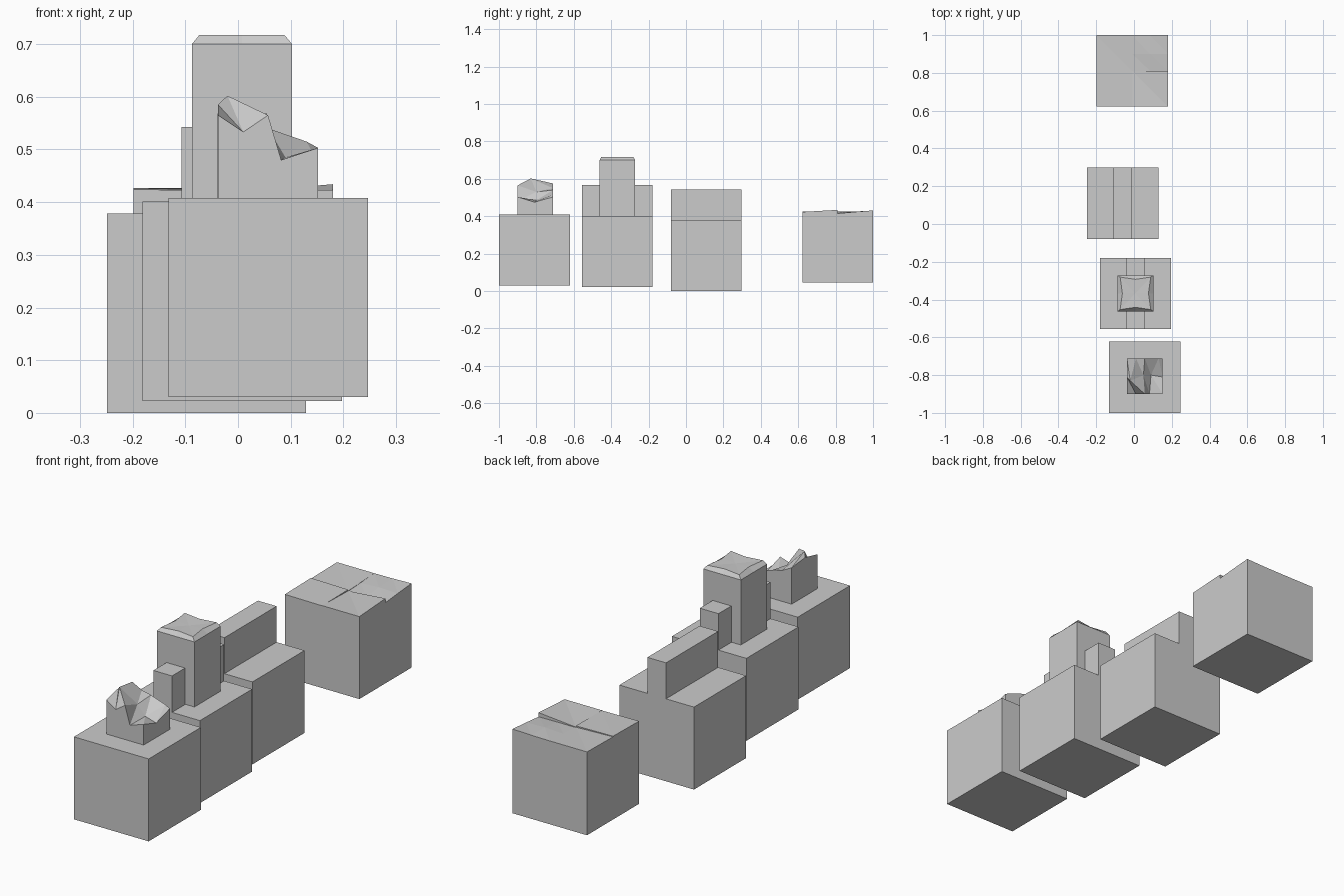
import bpy, bmesh

if "Cube" in bpy.data.objects:
    bpy.data.objects.remove(bpy.data.objects["Cube"])


def make(name, bm):
    bmesh.ops.remove_doubles(bm, verts=bm.verts, dist=0.0001)
    bmesh.ops.recalc_face_normals(bm, faces=bm.faces)
    mesh = bpy.data.meshes.new(name)
    bm.to_mesh(mesh)
    bm.free()
    ob = bpy.data.objects.new(name, mesh)
    bpy.context.collection.objects.link(ob)
    return ob


def extrude_profile(name, pts, y0, y1):
    """Closed x-z profile pulled along y."""
    bm = bmesh.new()
    face = bm.faces.new([bm.verts.new((x, y0, z)) for x, z in pts])
    ext = bmesh.ops.extrude_face_region(bm, geom=[face])
    moved = [v for v in ext["geom"] if isinstance(v, bmesh.types.BMVert)]
    bmesh.ops.translate(bm, verts=moved, vec=(0, y1 - y0, 0))
    return make(name, bm)


def box(name, x0, x1, y0, y1, z0, z1):
    return extrude_profile(name, [(x0, z0), (x1, z0), (x1, z1), (x0, z1)], y0, y1)


def ridged_block(name, x, y, z, ridge_height, s=0.378):
    """Cube with a quarter-width ridge along the middle of its top."""
    a, b, t = x + 0.375 * s, x + 0.625 * s, z + s
    h = t + ridge_height
    pts = [(x, z), (x + s, z), (x + s, t), (b, t), (b, h), (a, h), (a, t), (x, t)]
    return extrude_profile(name, pts, y, y + s)


def terrain(name, rows, base):
    """Solid with an uneven faceted top and straight walls down to base."""
    bm = bmesh.new()
    g = [[bm.verts.new(p) for p in r] for r in rows]
    for r0, r1 in zip(g, g[1:]):
        for i in range(len(r0) - 1):
            bm.faces.new((r0[i], r0[i + 1], r1[i]))
            bm.faces.new((r0[i + 1], r1[i + 1], r1[i]))
    rim = g[0] + [r[-1] for r in g[1:]] + g[-1][-2::-1] + [r[0] for r in g[-2:0:-1]]
    low = [bm.verts.new((v.co.x, v.co.y, base)) for v in rim]
    for i in range(len(rim)):
        j = (i + 1) % len(rim)
        bm.faces.new((rim[i], rim[j], low[j], low[i]))
    bm.faces.new(low)
    return make(name, bm)


# Front block with a jagged rock
box("front_block", -0.132, 0.247, -1.0, -0.621, 0.03, 0.408)
terrain("jagged_rock", [
    [(-0.038, -0.9, 0.565), (0.01, -0.9, 0.533), (0.057, -0.9, 0.565),
     (0.082, -0.9, 0.48), (0.152, -0.9, 0.503)],
    [(-0.038, -0.81, 0.585), (-0.02, -0.83, 0.602), (0.05, -0.80, 0.53),
     (0.09, -0.80, 0.485), (0.152, -0.81, 0.475)],
    [(-0.038, -0.711, 0.575), (0.01, -0.711, 0.55), (0.057, -0.711, 0.54),
     (0.13, -0.711, 0.515), (0.152, -0.711, 0.503)],
], 0.408)

# Second block with ridge and tower
ridged_block("tower_block", -0.181, -0.557, 0.023, 0.167)
tx, ty = 0.0075, -0.367
k, m, h = 0.095, 0.073, 0.70
terrain("tower", [
    [(tx - k, ty - k, h), (tx, ty - k, h), (tx + k, ty - k, h)],
    [(tx - k, ty, h), (tx, ty, h), (tx + k, ty, h)],
    [(tx - k, ty + k, h), (tx, ty + k, h), (tx + k, ty + k, h)],
], 0.402)

# Pillow cap: tapered rim with edges bowed inward
bm = bmesh.new()
loops = []
for w, d, bow, z in [(k, k, 0, h), (m + 0.008, k - 0.009, 0.012, 0.717)]:
    loops.append([bm.verts.new((tx + sx * (w - (bow if sy == 0 else 0)),
                                ty + sy * (d - (bow if sx == 0 else 0)), z))
                  for sx, sy in [(-1, -1), (0, -1), (1, -1), (1, 0),
                                 (1, 1), (0, 1), (-1, 1), (-1, 0)]])
centre = bm.verts.new((tx, ty, 0.714))
for i in range(8):
    j = (i + 1) % 8
    bm.faces.new((loops[0][i], loops[0][j], loops[1][j], loops[1][i]))
    bm.faces.new((loops[1][i], loops[1][j], centre))
bm.faces.new(loops[0])
make("tower_cap", bm)

# Third block with a plain ridge
ridged_block("ridge_block", -0.249, -0.08, 0.0, 0.165)

# Back block with a cracked top of four tilted slabs
x0, x1, xm, y0, y1, ym = -0.198, 0.18, -0.009, 0.622, 1.0, 0.811
box("back_block", x0, x1, y0, y1, 0.045, 0.412)
slabs = {
    "slab_front_left": (x0, xm, y0, ym, 0.424, 0.422, 0.427, 0.424),
    "slab_front_right": (xm, x1, y0, ym, 0.423, 0.423, 0.418, 0.434),
    "slab_back_left": (x0, xm, ym, y1, 0.424, 0.418, 0.427, 0.427),
}
for name, (a, b, c, d, za, zb, zc, zd) in slabs.items():
    terrain(name, [[(a, c, za), (b, c, zb)], [(a, d, zc), (b, d, zd)]], 0.411)
terrain("slab_back_right", [
    [(xm, ym, 0.416), (0.085, ym, 0.416), (x1, ym, 0.415)],
    [(xm, 0.9, 0.421), (0.085, 0.9, 0.426), (x1, 0.9, 0.423)],
    [(xm, y1, 0.427), (0.085, y1, 0.428), (x1, y1, 0.431)],
], 0.411)
